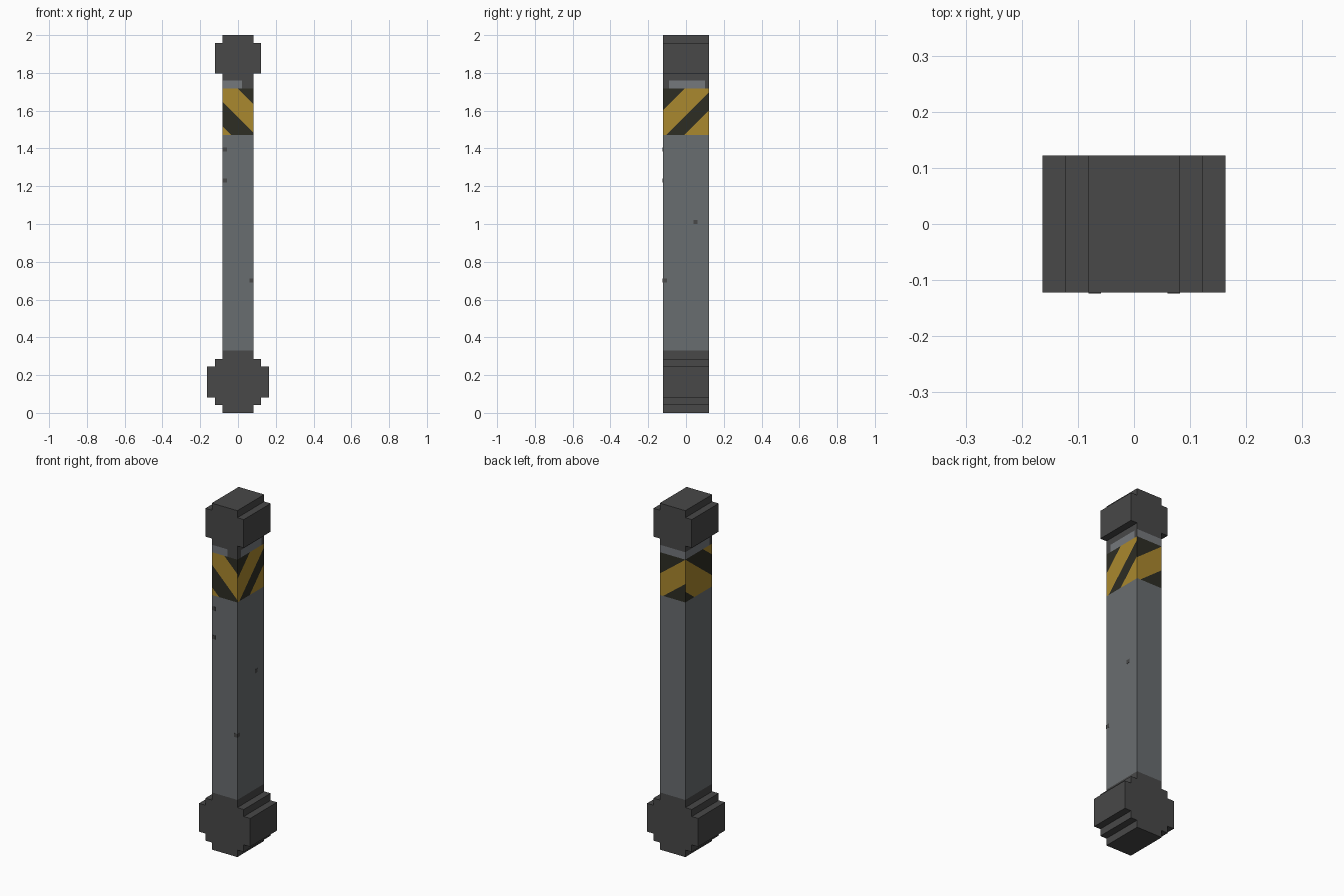
import bpy, bmesh
from mathutils import Vector

if "Cube" in bpy.data.objects:
    bpy.data.objects.remove(bpy.data.objects["Cube"])

U = 2 / 49                      # modelling unit
HX, HY = 2 * U, 3 * U           # shaft half sizes


def material(name, rgb):
    col = [((c / 255 + 0.055) / 1.055) ** 2.4 for c in rgb] + [1]
    m = bpy.data.materials.new(name)
    m.use_nodes = True
    m.diffuse_color = col
    m.node_tree.nodes["Principled BSDF"].inputs["Base Color"].default_value = col
    return m


MATS = [material("dark grey", (72, 72, 72)), material("steel grey", (105, 109, 112)),
        material("hazard yellow", (170, 136, 46)), material("hazard black", (45, 45, 36)),
        material("worn light grey", (117, 120, 124))]
DARK, STEEL, YELLOW, BLACK, WORN = range(5)


def finish(bm, name):
    bmesh.ops.recalc_face_normals(bm, faces=bm.faces[:])
    me = bpy.data.meshes.new(name)
    bm.to_mesh(me)
    bm.free()
    for m in MATS:
        me.materials.append(m)
    ob = bpy.data.objects.new(name, me)
    bpy.context.collection.objects.link(ob)
    return ob


def stepped_cap(name, steps):
    """Extrude a mirrored stepped outline, given as (half width, z) pairs, along y."""
    bm = bmesh.new()
    outline = [(w * U, z * U) for w, z in steps]
    outline += [(-x, z) for x, z in reversed(outline)]
    face = bm.faces.new([bm.verts.new((x, -HY, z)) for x, z in outline])
    ext = bmesh.ops.extrude_face_region(bm, geom=[face])["geom"]
    bmesh.ops.translate(bm, vec=(0, 2 * HY, 0),
                        verts=[v for v in ext if isinstance(v, bmesh.types.BMVert)])
    finish(bm, name)


stepped_cap("bottom_cap", [(2, 0), (2, 1), (3, 1), (3, 2), (4, 2), (4, 6), (3, 6), (3, 7)])
stepped_cap("top_cap", [(3, 44), (3, 48), (2, 48), (2, 49)])

# Shaft: sleeve between the caps, cut into colour zones
Z0, Z1, Z2, Z3, Z4, Z5 = 7 * U, 0.33, 1.47, 1.717, 1.76, 44 * U
# normal, stripe slope along the face, stripe borders from low to high,
# colour below the first border, extent of the worn patch
SIDES = [
    (Vector((0, -1, 0)), 1.0, (1.435, 1.565, 1.715), YELLOW, (-0.09, 0.02)),
    (Vector((1, 0, 0)), -1.0, (1.48, 1.575, 1.725), YELLOW, (-0.09, 0.10)),
    (Vector((0, 1, 0)), 0.75, (1.515, 1.655), BLACK, (-0.09, 0.09)),
    (Vector((-1, 0, 0)), -0.75, (1.44, 1.625, 1.745), BLACK, (-0.10, 0.13)),
]

bm = bmesh.new()
ring = [(-HX, -HY), (HX, -HY), (HX, HY), (-HX, HY)]
low = [bm.verts.new((x, y, Z0)) for x, y in ring]
high = [bm.verts.new((x, y, Z5)) for x, y in ring]
for i in range(4):
    j = (i + 1) % 4
    bm.faces.new((low[i], low[j], high[j], high[i]))
bm.normal_update()


def cut(faces, co, no):
    geom = set(faces)
    for f in faces:
        geom.update(f.edges)
        geom.update(f.verts)
    bmesh.ops.bisect_plane(bm, geom=list(geom), plane_co=co, plane_no=no, dist=1e-5)


def zone(normal, zlo, zhi):
    bm.normal_update()
    return [f for f in bm.faces if f.normal.dot(normal) > 0.9
            and zlo < f.calc_center_median().z < zhi]


for z in (Z1, Z2, Z3, Z4):
    cut(bm.faces[:], (0, 0, z), (0, 0, 1))

for normal, slope, borders, first, worn in SIDES:
    along = Vector((abs(normal.y), abs(normal.x), 0))
    # Slanted hazard stripes
    for b in borders:
        cut(zone(normal, Z2, Z3), (0, 0, b), along * slope + Vector((0, 0, 1)))
    # Worn patch above the stripes
    for u in worn:
        cut(zone(normal, Z3, Z4), along * u, along)
    for f in zone(normal, Z0, Z5):
        c = f.calc_center_bounds()
        vs = [v.co for v in f.verts]
        c = sum(vs, Vector()) / len(vs)
        u = c.dot(along)
        if c.z < Z1 or c.z > Z4:
            f.material_index = DARK
        elif c.z < Z2:
            f.material_index = STEEL
        elif c.z < Z3:
            n = sum(c.z + slope * u > b for b in borders)
            f.material_index = first if n % 2 == 0 else YELLOW + BLACK - first
        else:
            f.material_index = WORN if worn[0] < u < worn[1] else DARK
finish(bm, "shaft")

# Small dark chips in the paint
bm = bmesh.new()
R = 0.011
for x, y, z in [(-0.07, -HY, 1.395), (-0.07, -HY, 1.23), (0.071, -HY, 0.70),
                (HX, 0.05, 1.01), (HX, -0.111, 0.70)]:
    on_front = y == -HY
    size = (2 * R, 0.002, 2 * R) if on_front else (0.002, 2 * R, 2 * R)
    vs = bmesh.ops.create_cube(bm, size=1)["verts"]
    bmesh.ops.scale(bm, vec=size, verts=vs)
    bmesh.ops.translate(bm, vec=(x, y, z), verts=vs)
finish(bm, "paint_chips")
